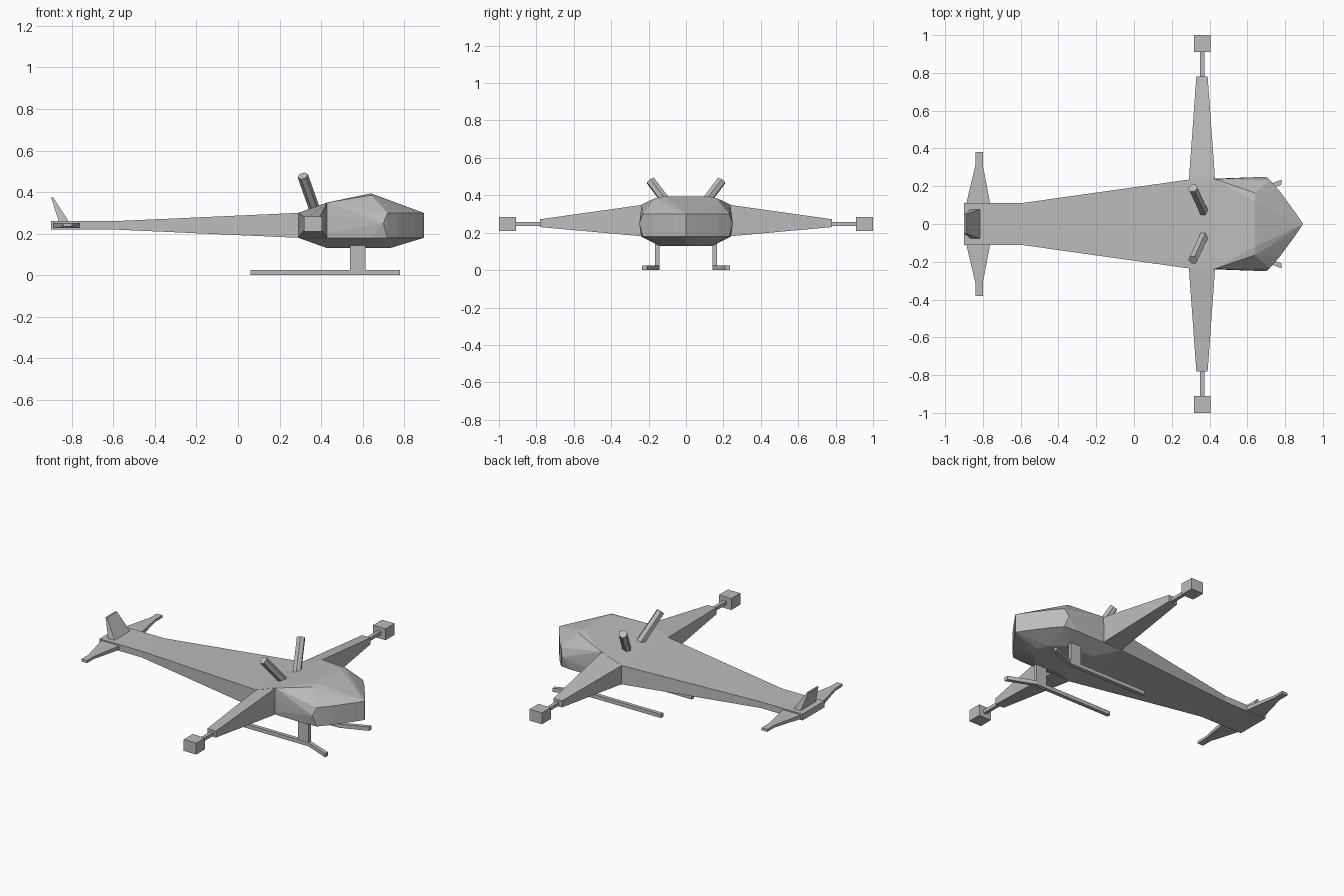
import bpy, bmesh
from mathutils import Vector

cube = bpy.data.objects.get("Cube")
if cube:
    bpy.data.objects.remove(cube)

grey = bpy.data.materials.new("plain_grey")
grey.use_nodes = True
grey.diffuse_color = (0.5, 0.5, 0.5, 1)
grey.node_tree.nodes["Principled BSDF"].inputs["Base Color"].default_value = (0.5, 0.5, 0.5, 1)


def finish(name, bm):
    bmesh.ops.recalc_face_normals(bm, faces=bm.faces)
    mesh = bpy.data.meshes.new(name)
    bm.to_mesh(mesh)
    bm.free()
    mesh.materials.append(grey)
    obj = bpy.data.objects.new(name, mesh)
    bpy.context.collection.objects.link(obj)
    return obj


def loft(name, sections, side=1):
    """Join quad sections, each a list of four (x, y, z) corners."""
    bm = bmesh.new()
    rings = [[bm.verts.new((x, y * side, z)) for x, y, z in s] for s in sections]
    for a, b in zip(rings, rings[1:]):
        for i in range(4):
            j = (i + 1) % 4
            bm.faces.new((a[i], a[j], b[j], b[i]))
    bm.faces.new(rings[0])
    bm.faces.new(rings[-1])
    return finish(name, bm)


def along_x(x, y0, y1, z0, z1):
    return [(x, y0, z0), (x, y1, z0), (x, y1, z1), (x, y0, z1)]


def along_y(y, x0, x1, z0, z1):
    return [(x0, y, z0), (x1, y, z0), (x1, y, z1), (x0, y, z1)]


def along_z(z, x0, x1, y0, y1):
    return [(x0, y0, z), (x1, y0, z), (x1, y1, z), (x0, y1, z)]


def prism(name, start, end, radius, sides):
    start, end = Vector(start), Vector(end)
    axis = end - start
    bm = bmesh.new()
    bmesh.ops.create_cone(bm, cap_ends=True, segments=sides, radius1=radius,
                          radius2=radius, depth=axis.length)
    obj = finish(name, bm)
    obj.rotation_mode = 'QUATERNION'
    obj.rotation_quaternion = axis.to_track_quat('Z', 'Y')
    obj.location = (start + end) / 2


# Long tapering rear body
loft("tail_boom", [along_x(-0.9, -0.11, 0.11, 0.22, 0.26),
                   along_x(-0.6, -0.11, 0.11, 0.22, 0.26),
                   along_x(0.29, -0.235, 0.235, 0.18, 0.30)])

# Faceted cabin: half outline, mirrored and wrapped in a convex skin
belt = [(0.72, 0.232), (0.77, 0.175), (0.855, 0.06), (0.895, 0)]
half = [(0.29, 0.235, 0.18), (0.29, 0.235, 0.30),
        (0.43, 0.237, 0.18), (0.43, 0.237, 0.35),
        (0.64, 0.165, 0.385), (0.64, 0.12, 0.394),
        (0.64, 0.24, 0.18), (0.70, 0.25, 0.25),
        (0.43, 0.14, 0.13), (0.62, 0.14, 0.13), (0.70, 0.07, 0.13), (0.73, 0, 0.13)]
half += [(x, y, z) for x, y in belt for z in (0.18, 0.30)]
bm = bmesh.new()
for p in {(x, y * s, z) for x, y, z in half for s in (1, -1)}:
    bm.verts.new(p)
hull = bmesh.ops.convex_hull(bm, input=bm.verts)
spare = [v for v in bm.verts if not v.link_faces]
bmesh.ops.delete(bm, geom=spare, context='VERTS')
finish("cabin", bm)

# Upright tail fin leaning backwards
loft("tail_fin", [along_z(0.25, -0.86, -0.81, -0.08, 0.08),
                  along_z(0.375, -0.9, -0.89, -0.05, 0.05)])

for side, label in ((1, "left"), (-1, "right")):
    # Wing with its roof-matching root, tip rod and block
    root = [(0.29, 0.225, 0.18), (0.43, 0.225, 0.18),
            (0.43, 0.225, 0.35), (0.29, 0.225, 0.30)]
    loft(label + "_wing", [root, along_y(0.78, 0.33, 0.39, 0.23, 0.272)], side)
    loft(label + "_tip_rod", [along_y(y, 0.35, 0.372, 0.237, 0.258) for y in (0.77, 0.92)], side)
    loft(label + "_tip_block", [along_y(y, 0.317, 0.405, 0.21, 0.283) for y in (0.91, 1.0)], side)

    # Tailplane
    loft(label + "_tailplane", [along_y(0.10, -0.89, -0.76, 0.226, 0.252),
                                along_y(0.31, -0.84, -0.80, 0.234, 0.25),
                                along_y(0.38, -0.84, -0.80, 0.234, 0.25)], side)

    # Roof tube
    prism(label + "_roof_tube", (0.375, 0.055 * side, 0.30),
          (0.312, 0.19 * side, 0.478), 0.026, 6)

    # Landing skid with outward toe, and its leg
    loft(label + "_skid", [along_x(0.06, 0.143, 0.167, 0, 0.024),
                           along_x(0.615, 0.143, 0.167, 0, 0.024),
                           along_x(0.78, 0.208, 0.235, 0, 0.024)], side)
    loft(label + "_skid_leg", [along_z(z, 0.54, 0.615, 0.143, 0.165)
                               for z in (0.012, 0.15)], side)
